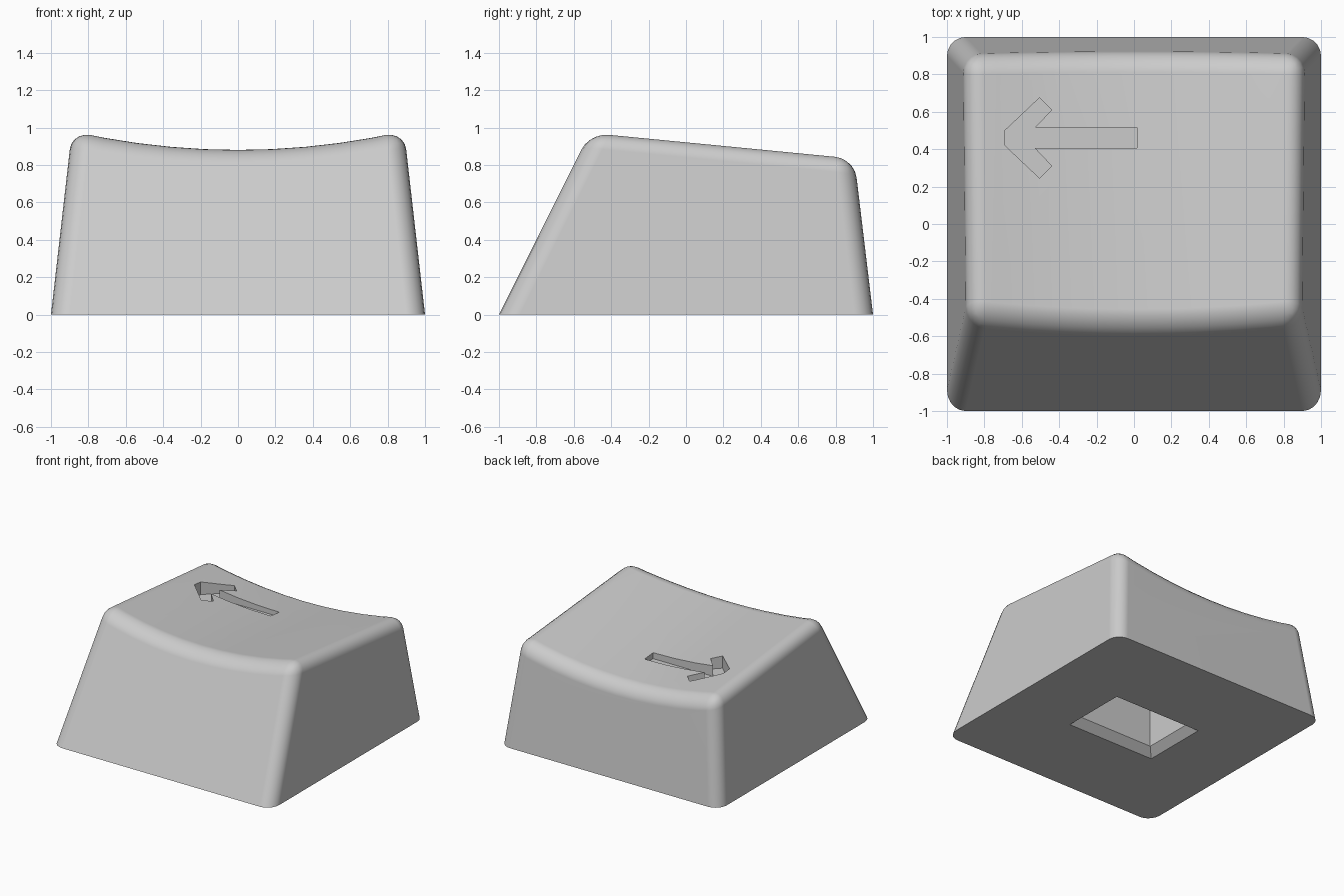
import bpy, bmesh

cube = bpy.data.objects.get("Cube")
if cube:
    bpy.data.objects.remove(cube, do_unlink=True)

grey = bpy.data.materials.new("light_grey")
grey.use_nodes = True
grey.diffuse_color = (0.6, 0.6, 0.6, 1)
grey.node_tree.nodes["Principled BSDF"].inputs["Base Color"].default_value = (0.6, 0.6, 0.6, 1)


def finish(bm, name):
    bmesh.ops.recalc_face_normals(bm, faces=bm.faces)
    mesh = bpy.data.meshes.new(name)
    bm.to_mesh(mesh)
    bm.free()
    mesh.materials.append(grey)
    obj = bpy.data.objects.new(name, mesh)
    bpy.context.collection.objects.link(obj)
    return obj


def loft(name, rings):
    """Closed solid through rings of equal point count."""
    bm = bmesh.new()
    loops = [[bm.verts.new(p) for p in ring] for ring in rings]
    n = len(loops[0])
    for a, b in zip(loops, loops[1:]):
        for i in range(n):
            j = (i + 1) % n
            bm.faces.new((a[i], a[j], b[j], b[i]))
    bm.faces.new(loops[0])
    bm.faces.new(loops[-1])
    return finish(bm, name)


def top_point(t, side):
    """Point where the dished top meets the front (-1) or back (1) wall."""
    z = 0.9
    for _ in range(25):
        x = t * (1 - 0.114 * z)
        y = -1 + 0.5 * z if side < 0 else 1 - 0.12 * z
        z = 0.885 - 0.1 * (y + 0.5) + 0.133 * x * x
    return x, y, z


# Body: tapered block with a dished, sloping top
COLUMNS = 10
bm = bmesh.new()
base = [bm.verts.new(p) for p in ((-1, -1, 0), (1, -1, 0), (1, 1, 0), (-1, 1, 0))]
ts = [-1 + 2 * i / COLUMNS for i in range(COLUMNS + 1)]
front = [bm.verts.new(top_point(t, -1)) for t in ts]
back = [bm.verts.new(top_point(t, 1)) for t in ts]
bm.faces.new(base)
bm.faces.new([base[0], base[1]] + front[::-1])
bm.faces.new([base[2], base[3]] + back)
bm.faces.new((base[1], base[2], back[-1], front[-1]))
bm.faces.new((base[3], base[0], front[0], back[0]))
for i in range(COLUMNS):
    bm.faces.new((front[i], front[i + 1], back[i + 1], back[i]))
bmesh.ops.recalc_face_normals(bm, faces=bm.faces)

# Round the upright corners and the top rim, leaving the base edge sharp
round_edges = [e for e in bm.edges
               if not all(v in base for v in e.verts) and e.calc_face_angle() > 0.5]
bmesh.ops.bevel(bm, geom=round_edges, offset=0.1, segments=5, profile=0.5,
                affect='EDGES', clamp_overlap=False)
body = finish(bm, "keycap_body")

# Recessed arrow in the top
half = [(-0.69, 0.04), (-0.505, 0.215), (-0.44, 0.15), (-0.53, 0.055), (0.015, 0.055)]
outline = [(x, 0.46 + y) for x, y in half] + [(x, 0.46 - y) for x, y in reversed(half)]
arrow = loft("arrow_cutter", [[(x, y, z) for x, y in outline] for z in (0.745, 1.2)])

# Chamfered rectangular socket in the underside
steps = [(-0.06, 0.46, 0.335), (0.06, 0.34, 0.215), (0.55, 0.34, 0.215)]
socket = loft("socket_cutter", [[(-a, -b, z), (a, -b, z), (a, b, z), (-a, b, z)]
                                for z, a, b in steps])

bpy.context.view_layer.objects.active = body
for cutter in (arrow, socket):
    cutter.hide_render = True
    mod = body.modifiers.new("cut", 'BOOLEAN')
    mod.operation = 'DIFFERENCE'
    mod.solver = 'EXACT'
    mod.object = cutter
    bpy.ops.object.modifier_apply(modifier=mod.name)
    bpy.data.objects.remove(cutter, do_unlink=True)

# Smooth rounded edges, crisp cuts
bpy.ops.object.select_all(action='DESELECT')
body.select_set(True)
bpy.ops.object.shade_smooth_by_angle(angle=0.5)
weighted = body.modifiers.new("even_shading", 'WEIGHTED_NORMAL')
weighted.keep_sharp = True
